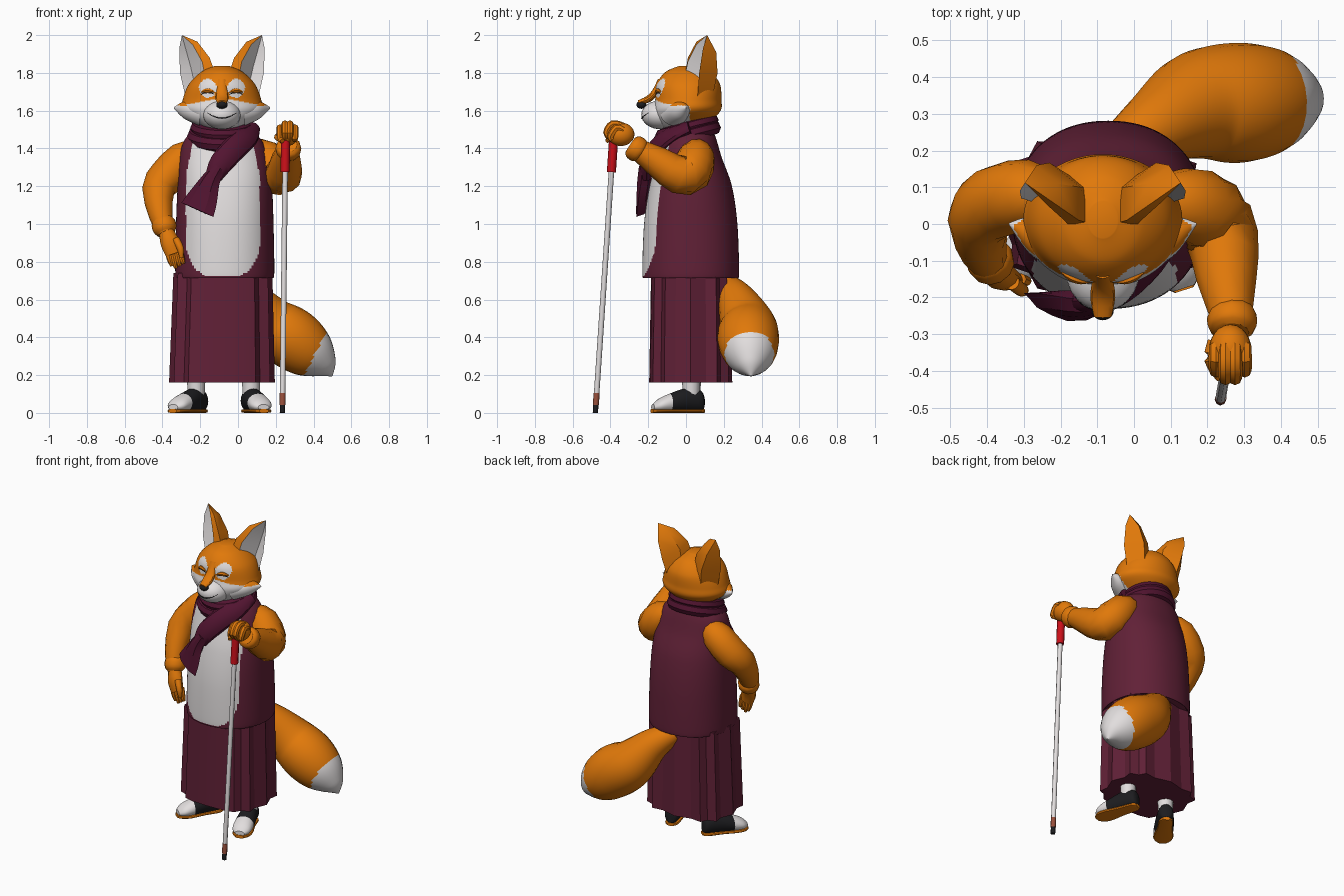
import bpy, bmesh, math
from mathutils import Vector, Matrix

cube = bpy.data.objects.get("Cube")
if cube:
    bpy.data.objects.remove(cube)

CX = -0.085  # body centre line
Z_AXIS = Vector((0, 0, 1))


def material(name, *rgb):
    m = bpy.data.materials.new(name)
    m.use_nodes = True
    m.diffuse_color = (*rgb, 1)
    m.node_tree.nodes["Principled BSDF"].inputs["Base Color"].default_value = (*rgb, 1)
    return m


ORANGE = material("orange_fur", .75, .19, .003)
WHITE = material("white_fur", .76, .73, .73)
WINE = material("wine_cloth", .12, .015, .038)
SCARF = material("dark_wine_wool", .085, .007, .03)
BLACK = material("black", .012, .012, .014)
RED = material("red_grip", .6, .005, .01)
BROWN = material("brown_band", .32, .08, .045)


def finish(name, bm, mats, rule=None, angle=35, matrix=None):
    """Turn a bmesh into a shaded object, picking face colours by a rule."""
    bmesh.ops.recalc_face_normals(bm, faces=bm.faces)
    if rule:
        for f in bm.faces:
            f.material_index = rule(f.calc_center_median())
    if matrix:
        bm.transform(matrix)
    me = bpy.data.meshes.new(name)
    bm.to_mesh(me)
    bm.free()
    for m in mats:
        me.materials.append(m)
    ob = bpy.data.objects.new(name, me)
    bpy.context.collection.objects.link(ob)
    bpy.ops.object.select_all(action='DESELECT')
    bpy.context.view_layer.objects.active = ob
    ob.select_set(True)
    bpy.ops.object.shade_smooth_by_angle(angle=math.radians(angle))
    return ob


def spline(rows, n):
    """Catmull-Rom resampling of rows of any length."""
    out = []
    for i in range(len(rows) - 1):
        a, b, c, d = (rows[max(0, min(len(rows) - 1, i + k))] for k in (-1, 0, 1, 2))
        for j in range(n):
            t = j / n
            out.append([q + t / 2 * (r - p + t * (2*p - 5*q + 4*r - s + t * (3*(q - r) + s - p)))
                        for p, q, r, s in zip(a, b, c, d)])
    return out + [list(rows[-1])]


def tube(name, rows, *mats, n=3, sides=12, ref=(0, 1, 0), axis=None, rule=None,
         square=1, pleat=1, angle=35, matrix=None):
    """Loft ellipses (x, y, z, radius, second radius) along a path."""
    rows = spline([list(r) if len(r) == 5 else [*r, r[3]] for r in rows], n)
    pts = [Vector(r[:3]) for r in rows]
    bm, rings = bmesh.new(), []
    for i, r in enumerate(rows):
        t = axis or (pts[min(i + 1, len(pts) - 1)] - pts[max(i - 1, 0)]).normalized()
        u = t.cross(Vector(ref)).normalized()
        v = u.cross(t)
        ring = []
        for k in range(sides):
            a = math.tau * k / sides
            c, s = (math.copysign(abs(w) ** square, w) for w in (math.cos(a), math.sin(a)))
            f = pleat if k % 2 and s > -.85 else 1  # pleats leave the front panel flat
            ring.append(bm.verts.new(pts[i] + u * c * f * max(r[3], .002) + v * s * f * max(r[4], .002)))
        rings.append(ring)
    for a, b in zip(rings, rings[1:]):
        for k in range(sides):
            j = (k + 1) % sides
            bm.faces.new((a[k], a[j], b[j], b[k]))
    bm.faces.new(rings[0])
    bm.faces.new(rings[-1])
    return finish(name, bm, mats, rule, angle, matrix)


def ball(name, centre, size, mat):
    bm = bmesh.new()
    bmesh.ops.create_uvsphere(bm, u_segments=24, v_segments=16, radius=1)
    bm.transform(Matrix.Translation(centre) @ Matrix.Diagonal((*size, 1)))
    return finish(name, bm, [mat])


# Torso: vest with the pale shirt front
def shirt(c):
    dx = abs(c.x + .08)
    low = max(0, .9 - c.z) / .2
    wide = .196 - max(0, c.z - 1.25) * .2
    return int(c.y < 0 and c.z > .722 and (dx / wide) ** 2 + low ** 2 < 1)


tube("vest", [(-.07, .025, .72, .25, .245), (-.07, .025, .74, .262, .256), (-.07, .025, 1, .258, .247),
              (-.07, .025, 1.2, .25, .218), (-.075, .02, 1.35, .235, .17),
              (-.08, .02, 1.45, .2, .14), (CX, .02, 1.53, .11, .11)],
     WINE, WHITE, n=14, sides=128, axis=Z_AXIS, square=.92, rule=shirt)

# Pleated skirt
tube("skirt", [(CX, .025, .16, .28, .22), (-.08, .025, .74, .262, .21)], WINE,
     n=1, sides=24, axis=Z_AXIS, square=.65, pleat=.9, angle=15)

# Legs and two-tone shoes
for side, x, y, turn in (("left", .085, -.02, 18), ("right", -.25, -.01, -35)):
    place = Matrix.Translation((x, y, 0)) @ Matrix.Rotation(math.radians(turn), 4, 'Z')
    heel = place @ Vector((0, .05, 0))
    tube(side + "_leg", [(heel.x, heel.y, .06, .043), (heel.x, heel.y, .3, .055)], WHITE, n=1)
    tube(side + "_shoe", [(0, .118, .05, .02, .03), (0, .1, .064, .042, .056), (0, .03, .069, .052, .064),
                          (0, -.07, .052, .06, .05), (0, -.13, .04, .056, .034), (0, -.163, .03, .03, .015)],
         BLACK, WHITE, n=5, sides=20, ref=(0, 0, 1), axis=Vector((0, -1, 0)),
         rule=lambda c: int(c.y < -.075), matrix=place)
    tube(side + "_sole", [(0, .12, .01, .022, .01), (0, .09, .01, .043, .01), (0, .0, .01, .047, .01),
                          (0, -.09, .01, .061, .01), (0, -.14, .01, .052, .01), (0, -.168, .01, .026, .01)],
         ORANGE, ref=(0, 0, 1), axis=Vector((0, -1, 0)), square=.6, matrix=place)

# Bushy tail with a pale tip
tube("tail", [(-.06, .19, .69, .06), (.055, .262, .605, .1), (.175, .322, .47, .148), (.29, .33, .39, .163),
              (.39, .338, .31, .137), (.46, .342, .245, .075), (.498, .345, .195, .004)],
     ORANGE, WHITE, n=8, sides=24, rule=lambda c: int(c.x - .5 * c.z > .25))

# Arms with rolled cuffs
tube("right_arm", [(-.22, .07, 1.38, .065), (-.285, .08, 1.345, .095), (-.375, .06, 1.25, .1),
                   (-.422, .01, 1.18, .086), (-.408, -.08, 1.04, .062), (-.38, -.12, .95, .045)], ORANGE, n=2)
tube("right_cuff", [(-.4, -.08, 1.025, .05), (-.395, -.092, 1.005, .064), (-.386, -.11, .97, .062),
                    (-.38, -.12, .95, .045)], ORANGE)
tube("left_arm", [(.07, .06, 1.38, .07), (.135, .055, 1.355, .1), (.2, .025, 1.275, .113),
                  (.24, -.04, 1.26, .1), (.252, -.15, 1.33, .082), (.268, -.28, 1.41, .05)],
     ORANGE, n=2, ref=(1, 0, 0))
tube("left_cuff", [(.264, -.235, 1.38, .055), (.266, -.25, 1.39, .067), (.268, -.28, 1.41, .065),
                   (.268, -.295, 1.42, .045)], ORANGE, ref=(1, 0, 0))

# Hands: one relaxed, one closed on the cane
tube("right_palm", [(-.38, -.12, .96, .04), (-.36, -.145, .9, .05, .035), (-.34, -.155, .84, .043, .025)], ORANGE)
tube("right_thumb", [(-.33, -.16, .92, .02), (-.305, -.18, .87, .018), (-.3, -.18, .82, .01)], ORANGE)
ball("left_palm", (.262, -.345, 1.475), (.058, .072, .062), ORANGE)
tube("left_thumb", [(.22, -.32, 1.46, .02), (.21, -.37, 1.46, .019), (.235, -.42, 1.44, .012)], ORANGE)
for i in range(4):
    x = -.372 + i * .021
    tube(f"right_finger_{i}", [(x, -.15, .87, .016), (x + .01, -.155, .82, .017),
                               (x + .022, -.155, .765 + .012 * abs(i - 1), .009)], ORANGE, sides=8)
    x, drop = .223 + i * .026, .01 * (i - 1.5) ** 2
    tube(f"left_finger_{i}", [(x, -.33, 1.52 - drop, .018), (x, -.39 + drop, 1.532 - drop, .02),
                              (x, -.422 + drop, 1.485 - drop, .019), (x, -.39, 1.445, .014)],
         ORANGE, sides=8, ref=(1, 0, 0))

# Cane
foot, top = Vector((.235, -.48, 0)), Vector((.252, -.38, 1.5))
for part, lo, hi, r, mat in (("tip", 0, .028, .014, BLACK), ("band", .028, .07, .016, BROWN),
                             ("shaft", .07, .85, .0145, WHITE), ("grip", .85, 1, .024, RED)):
    a, b = foot.lerp(top, lo), foot.lerp(top, hi)
    tube("cane_" + part, [(*a, r), (*b, r)], mat, n=1, sides=8, angle=50)


# Scarf: two neck wraps, a front drape and a hanging end
def wrap(name, rx, ry, z, dip, r, h):
    rows = []
    for k in range(25):
        a = math.tau * k / 24
        rows.append((CX + rx * math.cos(a), .005 + ry * math.sin(a), z + dip * math.sin(a), r, h))
    tube(name, rows, SCARF, n=1, sides=8, ref=(0, 0, 1))


wrap("scarf_lower_wrap", .145, .14, 1.465, .045, .04, .04)
wrap("scarf_upper_wrap", .13, .13, 1.51, .04, .038, .035)
tube("scarf_drape", [(.08, .02, 1.51, .04, .03), (.05, -.09, 1.465, .06, .03), (-.02, -.165, 1.4, .065, .035),
                     (-.09, -.205, 1.32, .062, .035), (-.13, -.21, 1.25, .045, .035)], SCARF)
tube("scarf_end", [(-.1, -.22, 1.3, .035, .03), (-.145, -.22, 1.23, .055, .035), (-.185, -.222, 1.14, .085, .03),
                   (-.215, -.225, 1.075, .1, .026)], SCARF, ref=(.4, .9, 0), pleat=.85, angle=20)


# Head: orange cap, pale jaw, pale patches round the eyes
def face(c):
    dx = abs(c.x - CX)
    jaw = c.y < .02 and c.z < 1.67 - .2 * dx
    eye = c.y < 0 and ((dx - .075) / .046) ** 2 + ((c.z - 1.718) / .05) ** 2 < 1
    return int(jaw or eye)


head = tube("head", [(CX, -.02, 1.475, .05, .06), (CX, -.02, 1.53, .125, .135), (CX, .005, 1.6, .21, .178),
                     (CX, .012, 1.66, .207, .175), (CX, .012, 1.74, .175, .168), (CX, .012, 1.805, .11, .12),
                     (CX, .012, 1.836, .04, .05)],
            ORANGE, WHITE, n=12, sides=128, axis=Z_AXIS, rule=face)
muzzle = ball("muzzle", (CX, -.13, 1.578), (.1, .107, .077), WHITE)
tube("nose_bridge", [(CX, -.13, 1.76, .026, .02), (CX, -.162, 1.7, .03, .018),
                     (CX, -.2, 1.661, .034, .018), (CX, -.252, 1.643, .024, .012)], ORANGE, ref=(0, 0, 1))
ball("nose", (CX, -.236, 1.632), (.03, .026, .022), BLACK)

bpy.context.view_layer.update()


def on_face(x, z):
    """Front surface depth at a point on the face."""
    hits = [o.ray_cast(Vector((x, -1, z)), Vector((0, 1, 0))) for o in (head, muzzle)]
    return min(h[1].y for h in hits if h[0])


def stroke(name, x, z, half, bend, r, mat):
    rows = []
    for k in range(9):
        t = k / 4 - 1
        px, pz = x + half * t, z + bend * (1 - t * t)
        rows.append((px, on_face(px, pz) - .001, pz, r * (1.2 - t * t)))
    tube(name, rows, mat, n=1, sides=6, ref=(0, 0, 1))


stroke("smile", CX, 1.588, .075, -.028, .003, BLACK)

for side, s in (("left", 1), ("right", -1)):
    stroke(side + "_eyelid", CX + s * .075, 1.697, .036, .01, .01, ORANGE)
    stroke(side + "_closed_eye", CX + s * .075, 1.687, .034, .009, .0035, BLACK)

    # Pointed cheek tufts
    tube(side + "_cheek", [(CX + s * .12, -.06, 1.585, .065, .075), (CX + s * .2, -.03, 1.603, .045, .05),
                           (CX + s * .255, 0, 1.615, .003)],
         ORANGE, WHITE, n=6, sides=24, axis=Vector((s, 0, 0)), ref=(0, 1, 0),
         rule=lambda c: int(c.z < 1.627 and c.y < .02))

    # Hollow ears: inner edge, inner back, back, outer edge, hollow and front lip at each level
    levels = [[(.03, .0, 1.78), (.04, .1, 1.74), (.12, .14, 1.67), (.19, .06, 1.66), (.14, .085, 1.72), (.085, -.01, 1.76)],
              [(.065, .01, 1.88), (.06, .1, 1.86), (.145, .167, 1.8), (.222, .07, 1.8), (.165, .11, 1.83), (.105, .01, 1.86)],
              [(.13, .055, 1.965), (.125, .11, 1.95), (.18, .16, 1.91), (.226, .09, 1.93), (.19, .12, 1.92), (.155, .055, 1.95)]]
    bm = bmesh.new()
    rings = [[bm.verts.new((CX + s * x, y, z)) for x, y, z in lv] for lv in levels]
    for a, b in zip(rings, rings[1:]):
        for k in range(6):
            j = (k + 1) % 6
            bm.faces.new((a[k], a[j], b[j], b[k])).material_index = int(k in (3, 4))
    bm.faces.new(rings[0])
    tip = bm.verts.new((CX + s * .212, .112, 2))
    for k in range(6):
        bm.faces.new((rings[-1][k], rings[-1][(k + 1) % 6], tip)).material_index = int(k in (3, 4))
    finish(side + "_ear", bm, (ORANGE, WHITE), angle=50)
